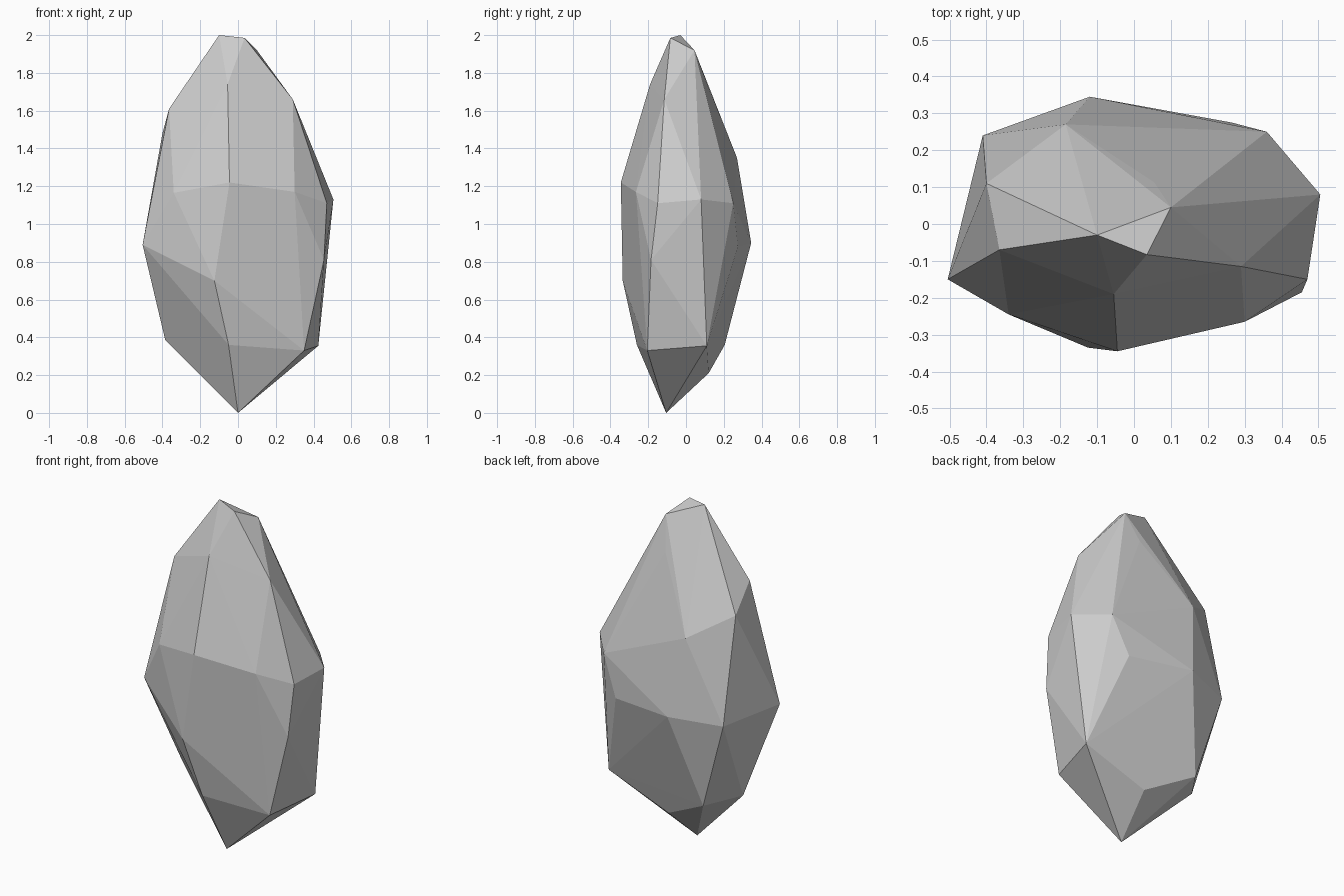
import bpy, bmesh
from mathutils import Vector
from mathutils.geometry import closest_point_on_tri

if "Cube" in bpy.data.objects:
    bpy.data.objects.remove(bpy.data.objects["Cube"])

# Faceted stone: corner points, grouped in levels from tip to crown
levels = [
    # bottom tip and lower back chip
    [(0, -.105, 0), (.03, .12, .21)],
    # lower belt
    [(-.05, -.26, .36), (.35, -.205, .33), (.425, .11, .355),
     (-.255, .205, .36), (-.385, .02, .385)],
    # middle belt
    [(-.125, -.335, .70), (.455, -.185, .81), (.265, .275, .88),
     (-.12, .345, .90), (-.41, .24, .88), (-.505, -.15, .89)],
    # upper belt
    [(-.34, -.245, 1.165), (-.045, -.345, 1.22), (.30, -.265, 1.17),
     (.47, -.15, 1.11), (.505, .08, 1.13), (.36, .25, 1.11)],
    # shoulders
    [(-.185, .27, 1.35), (-.40, .11, 1.48), (-.365, -.07, 1.61),
     (-.055, -.19, 1.74), (.29, -.115, 1.66), (.055, .113, 1.735)],
    # crown
    [(-.10, -.03, 2.0), (.035, -.083, 1.985), (.10, .045, 1.92)],
]
points = [Vector(p) for level in levels for p in level]

bm = bmesh.new()
for p in points:
    bm.verts.new(p)
bmesh.ops.convex_hull(bm, input=bm.verts[:])
for v in [v for v in bm.verts if not v.link_faces]:
    bm.verts.remove(v)

# Slight hollows: press any corner the hull skipped into its nearest facet
used = [v.co.copy() for v in bm.verts]
for p in points:
    if min((p - u).length for u in used) > 1e-4:
        facet = min(bm.faces, key=lambda f: (
            closest_point_on_tri(p, *[v.co for v in f.verts]) - p).length)
        centre = bmesh.ops.poke(bm, faces=[facet])["verts"][0]
        centre.co = p

bmesh.ops.recalc_face_normals(bm, faces=bm.faces[:])
mesh = bpy.data.meshes.new("faceted_stone")
bm.to_mesh(mesh)
bm.free()
stone = bpy.data.objects.new("faceted_stone", mesh)
bpy.context.collection.objects.link(stone)
